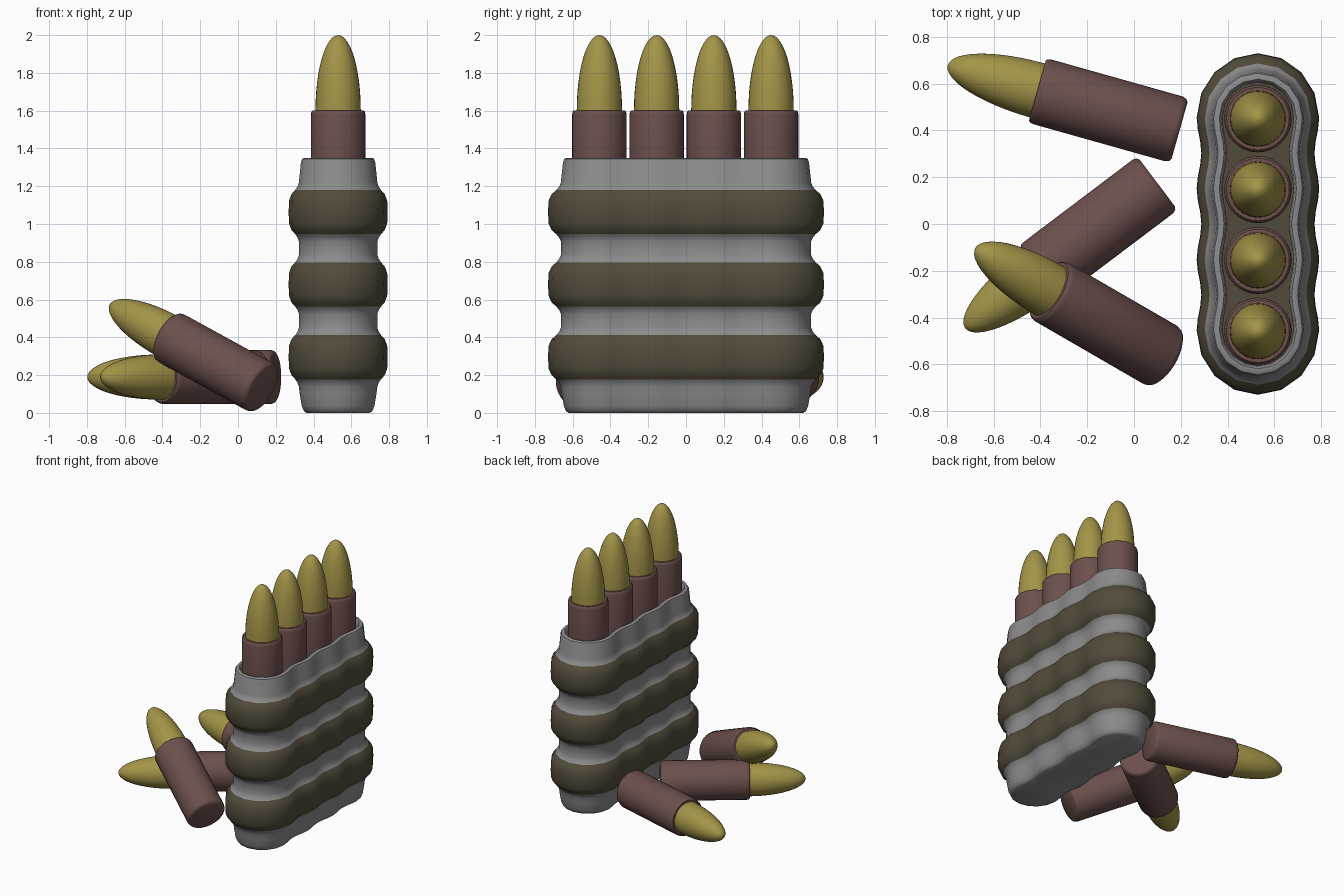
import bpy, bmesh, math
from mathutils import Vector

if "Cube" in bpy.data.objects:
    bpy.data.objects.remove(bpy.data.objects["Cube"])

PITCH = 0.303            # spacing of the rounds
END = 1.5 * PITCH        # centre of the outermost round
CX = 0.53                # centre line of the magazine


def material(name, r, g, b):
    m = bpy.data.materials.new(name)
    m.diffuse_color = (r, g, b, 1)
    m.use_nodes = True
    m.node_tree.nodes["Principled BSDF"].inputs["Base Color"].default_value = m.diffuse_color
    return m


BROWN = material("brown_band", 0.085, 0.071, 0.043)
GOLD = material("gold_nose", 0.37, 0.30, 0.065)
COPPER = material("copper_case", 0.15, 0.08, 0.073)
GREY = material("grey_shell", 0.26, 0.26, 0.26)


def finish(bm, name, mats, angle=40):
    bmesh.ops.recalc_face_normals(bm, faces=bm.faces)
    mesh = bpy.data.meshes.new(name)
    bm.to_mesh(mesh)
    bm.free()
    for m in mats:
        mesh.materials.append(m)
    ob = bpy.data.objects.new(name, mesh)
    bpy.context.collection.objects.link(ob)
    bpy.ops.object.select_all(action='DESELECT')
    ob.select_set(True)
    bpy.context.view_layer.objects.active = ob
    bpy.ops.object.shade_smooth_by_angle(angle=math.radians(angle))
    return ob


def loft(rings, is_band=None):
    """Skin a list of closed rings and cap both ends."""
    bm = bmesh.new()
    vs = [[bm.verts.new(p) for p in ring] for ring in rings]
    n = len(vs[0])
    for k, (a, b) in enumerate(zip(vs, vs[1:])):
        for i in range(n):
            f = bm.faces.new((a[i], a[(i + 1) % n], b[(i + 1) % n], b[i]))
            f.material_index = int(bool(is_band and is_band[k]))
    bm.faces.new(vs[0])
    cap = bm.faces.new(vs[-1])
    cap.material_index = int(bool(is_band and is_band[-1]))
    return bm


def outline(r, z):
    """Rounded oblong whose long sides swell at each round."""
    stretch = max(0, r - 0.207) * 0.25
    half = []
    for i in range(9):                       # round end
        a = math.pi * i / 8
        half.append((r * math.cos(a), END + (r + stretch) * math.sin(a)))
    for i in range(1, 18):                   # scalloped side
        y = END - 2 * END * i / 18
        dip = 0.01 * (1 - math.cos(2 * math.pi * (y - END) / PITCH))
        half.append((-r + dip, y))
    pts = half + [(-x, -y) for x, y in half]
    return [(CX + x, y, z) for x, y in pts]


# magazine shell with three raised bands, open at the top
profile = [(0.165, 0.0), (0.18, 0.008), (0.192, 0.035), (0.203, 0.10)]
band = [False] * len(profile)
for zc in (0.295, 0.68, 1.063):
    for r, dz, brown in ((0.208, -0.155, 0), (0.215, -0.135, 0), (0.227, -0.117, 1),
                         (0.247, -0.095, 1), (0.260, -0.06, 1), (0.262, 0, 1),
                         (0.260, 0.06, 1), (0.247, 0.095, 1), (0.227, 0.117, 0),
                         (0.215, 0.135, 0), (0.208, 0.155, 0)):
        profile.append((r, zc + dz))
        band.append(bool(brown))
lip = [(0.197, 1.325), (0.19, 1.345), (0.18, 1.35), (0.165, 1.35), (0.157, 1.34),
       (0.152, 1.31), (0.152, 1.18), (0.152, 1.08)]
profile += lip
band += [False] * (len(lip) - 2) + [True, True]
finish(loft([outline(r, z) for r, z in profile], band), "magazine_shell", [GREY, BROWN])


def turned(name, prof, mat, base, axis):
    """Solid of revolution from (radius, height), standing on base along axis."""
    n = 32
    rings = [[(r * math.cos(2 * math.pi * i / n), r * math.sin(2 * math.pi * i / n), z)
              for i in range(n)] for r, z in prof]
    ob = finish(loft(rings), name, [mat])
    ob.rotation_mode = 'QUATERNION'
    ob.rotation_quaternion = Vector((0, 0, 1)).rotation_difference(axis)
    ob.location = base


CASE = [(0.125, 0), (0.138, 0.008), (0.144, 0.025), (0.144, 0.61),
        (0.141, 0.625), (0.134, 0.632), (0.115, 0.632)]
NOSE = [(0.12, 0.60)] + [(0.12 * math.cos(a), 0.63 + 0.40 * math.sin(a))
                         for a in (math.radians(89 * i / 12) for i in range(13))]


def cartridge(name, base, axis):
    axis = Vector(axis).normalized()
    turned(name + "_case", CASE, COPPER, base, axis)
    turned(name + "_nose", NOSE, GOLD, base, axis)


# four loaded rounds
for i in range(4):
    cartridge(f"loaded_round_{i + 1}", (CX, -END - 0.004 + PITCH * i, 0.97), (0, 0, 1))

# three loose rounds, the last leaning on the pile
cartridge("loose_round_1", (0.195, 0.40, 0.19), (-0.995, 0.28, 0))
cartridge("loose_round_2", (0.10, 0.175, 0.19), (-0.822, -0.621, 0))
cartridge("loose_round_3", (0.13, -0.57, 0.13), (-0.51, 0.295, 0.28))
